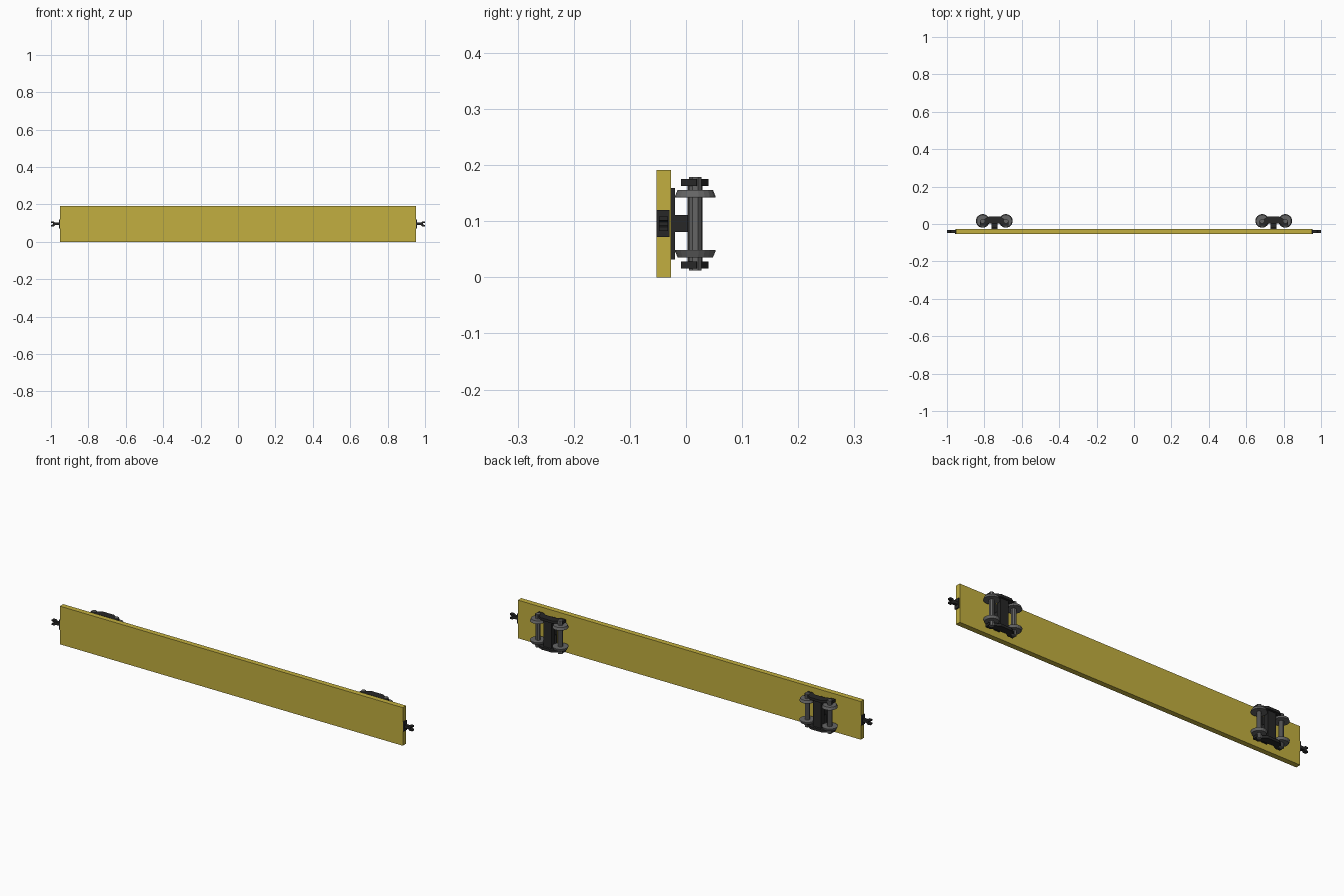
import bpy, bmesh, math
from mathutils import Matrix

if "Cube" in bpy.data.objects:
    bpy.data.objects.remove(bpy.data.objects["Cube"])

ZC = 0.0955     # centre line of the car, which lies on its side
AXLE_Y = 0.0165


def material(name, rgb):
    m = bpy.data.materials.new(name)
    m.diffuse_color = (*rgb, 1)
    m.use_nodes = True
    m.node_tree.nodes["Principled BSDF"].inputs["Base Color"].default_value = m.diffuse_color
    return m


yellow = material("yellow_paint", (0.54, 0.43, 0.05))
black = material("black_iron", (0.02, 0.02, 0.02))
steel = material("steel", (0.13, 0.13, 0.13))


def finish(name, bm, mat):
    bmesh.ops.recalc_face_normals(bm, faces=bm.faces)
    me = bpy.data.meshes.new(name)
    bm.to_mesh(me)
    bm.free()
    me.materials.append(mat)
    ob = bpy.data.objects.new(name, me)
    bpy.context.collection.objects.link(ob)
    return ob


def box(name, x, y, z, mat):
    bm = bmesh.new()
    bmesh.ops.create_cube(bm, size=1)
    for v in bm.verts:
        for i, (a, b) in enumerate((x, y, z)):
            v.co[i] = a if v.co[i] < 0 else b
    return finish(name, bm, mat)


def prism(name, pts, axis, lo, hi, mat):
    """Extrude a profile: (x, y) points along z, or (x, z) points along y."""
    bm = bmesh.new()
    place = (lambda p, t: (p[0], p[1], t)) if axis == 'z' else (lambda p, t: (p[0], t, p[1]))
    a = [bm.verts.new(place(p, lo)) for p in pts]
    b = [bm.verts.new(place(p, hi)) for p in pts]
    bm.faces.new(a)
    bm.faces.new(b)
    for i in range(len(pts)):
        j = (i + 1) % len(pts)
        bm.faces.new((a[i], a[j], b[j], b[i]))
    return finish(name, bm, mat)


def lathe(name, prof, x, y, sides, mat):
    """Turn (radius, z) rings about a vertical axis at x, y, with capped ends."""
    bm = bmesh.new()
    rings = [[bm.verts.new((x + r * math.cos(2 * math.pi * (i + .5) / sides),
                            y + r * math.sin(2 * math.pi * (i + .5) / sides), z))
              for i in range(sides)] for r, z in prof]
    bm.faces.new(rings[0])
    bm.faces.new(rings[-1])
    for a, b in zip(rings, rings[1:]):
        for i in range(sides):
            j = (i + 1) % sides
            bm.faces.new((a[i], a[j], b[j], b[i]))
    return finish(name, bm, mat)


# Deck slab
box("deck", (-0.951, 0.951), (-0.053, -0.0265), (0, 0.191), yellow)

for s, end in ((-1, "left"), (1, "right")):
    cx = s * 0.747

    # Truck mount: plate, pivot and bolster
    box(f"{end}_bolster_plate", (cx - .016, cx + .016), (-.0268, -.0195), (.032, .159), black)
    box(f"{end}_pivot", (cx - .016, cx + .016), (-.022, .006), (.081, .111), black)
    box(f"{end}_bolster", (cx - .022, cx + .022), (.003, .029), (.02, .171), black)

    # Arched side frames
    half = [(.076, -.009), (.076, .019), (.056, .024), (.030, .040)]
    low = [(.048, -.009), (.030, .003)]
    prof = half + [(-x, y) for x, y in reversed(half)] + [(-x, y) for x, y in low] + low[::-1]
    for t, side in ((-1, "lower"), (1, "upper")):
        za, zb = sorted((ZC + t * .067, ZC + t * .0795))
        prism(f"{end}_{side}_side_frame", [(cx + x, y) for x, y in prof], 'z', za, zb, black)

    # Wheelsets: axle and two flanged, tapered wheels
    for k, pos in ((-1, "inner"), (1, "outer")):
        ax = cx + s * k * .062
        lathe(f"{end}_{pos}_axle", [(.0118, ZC - .083), (.0118, ZC + .083)], ax, AXLE_Y, 8, steel)
        for t, side in ((-1, "lower"), (1, "upper")):
            w = [(.0365, .047), (.0365, .049), (.032, .060)]
            lathe(f"{end}_{pos}_{side}_wheel", [(r, ZC + t * z) for r, z in w],
                  ax, AXLE_Y, 20, steel)

    # Coupler: end plate, shank and forked head
    x0, x1 = sorted((s * .949, s * .957))
    box(f"{end}_coupler_plate", (x0, x1), (-.053, -.029), (.072, .120), black)
    fork = [(.955, -.007), (.978, -.007), (.984, -.013), (1.0, -.013), (1.0, -.006), (.988, -.003),
            (.988, .003), (1.0, .006), (1.0, .013), (.984, .013), (.978, .007), (.955, .007)]
    prism(f"{end}_coupler", [(s * x, ZC + z) for x, z in fork], 'y', -.048, -.032, black)
